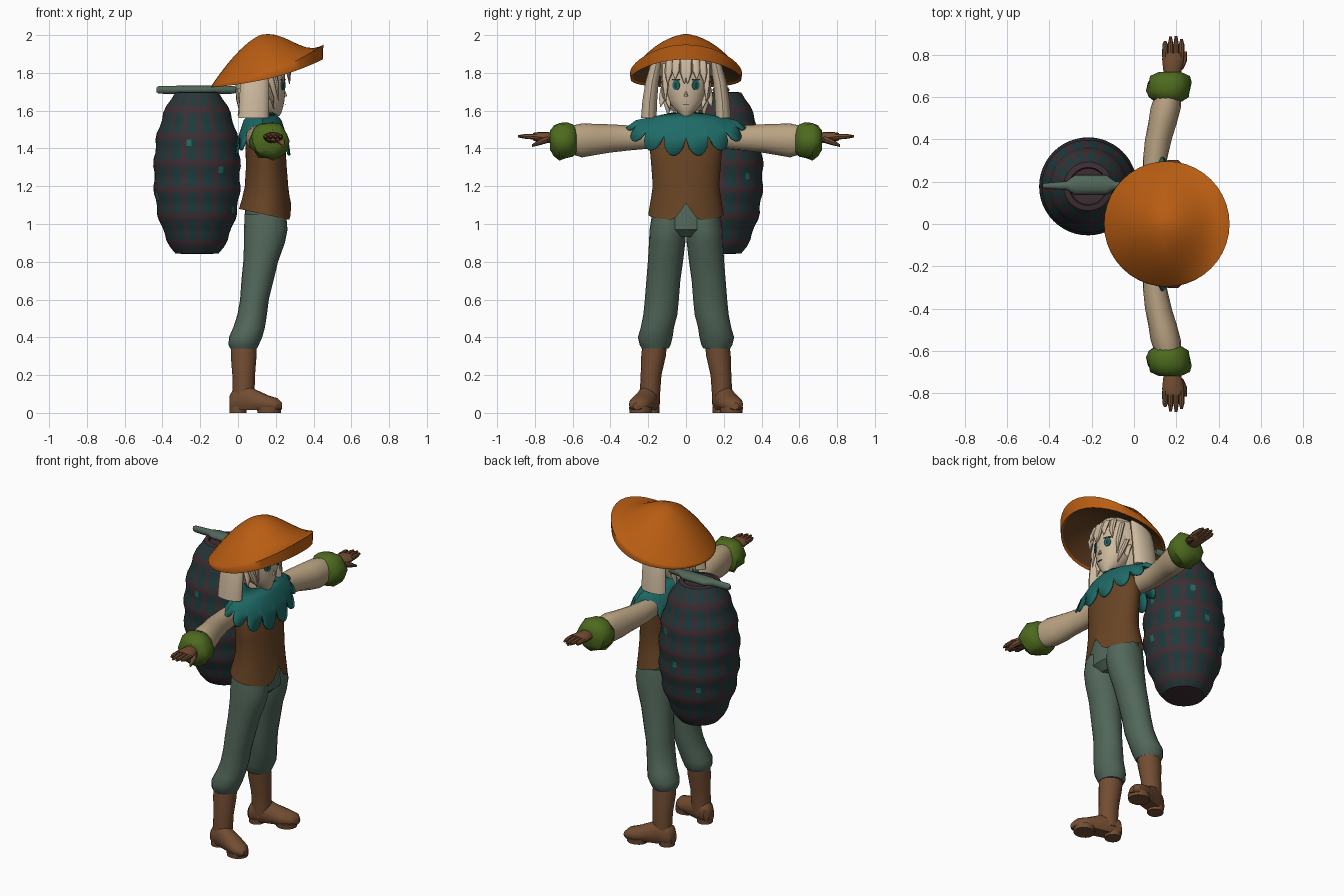
import bpy, bmesh, math, random
from math import sin, cos, pi

random.seed(4)


def mat(name, r, g, b):
    m = bpy.data.materials.new(name)
    m.diffuse_color = (r, g, b, 1)
    return m


ORANGE = mat("hat_orange", .485, .109, .006)
VEST = mat("vest_brown", .138, .058, .018)
LEATHER = mat("leather_brown", .171, .074, .032)
GREY = mat("grey_green", .084, .136, .102)
TEAL = mat("teal", .013, .147, .136)
MOSS = mat("moss_green", .074, .144, .013)
CLOTH = mat("sleeve_cream", .485, .362, .223)
CREAM = mat("hair_cream", .61, .485, .342)
DARKTEAL = mat("dark_teal", .013, .042, .045)
DARKBROWN = mat("dark_brown", .048, .027, .032)


def finish(name, bm, mats, mirror=False, angle=40):
    """Turn a bmesh into a smooth object, optionally mirrored left to right."""
    bmesh.ops.recalc_face_normals(bm, faces=bm.faces)
    me = bpy.data.meshes.new(name)
    bm.to_mesh(me)
    bm.free()
    for m in mats:
        me.materials.append(m)
    me.shade_smooth()
    me.set_sharp_from_angle(angle=math.radians(angle))
    ob = bpy.data.objects.new(name, me)
    bpy.context.collection.objects.link(ob)
    if mirror:
        mod = ob.modifiers.new("mirror", 'MIRROR')
        mod.use_axis[0] = False
        mod.use_axis[1] = True
        mod.use_mirror_merge = False
    return ob


def skin(bm, rings, caps=(True, True), rule=None):
    """Bridge closed rings of points; rule(row, column) picks the material."""
    vs = [[bm.verts.new(p) for p in ring] for ring in rings]
    n = len(vs[0])
    for i in range(len(vs) - 1):
        for j in range(n):
            k = (j + 1) % n
            f = bm.faces.new((vs[i][j], vs[i][k], vs[i + 1][k], vs[i + 1][j]))
            if rule:
                f.material_index = rule(i, j)
    for use, ring in zip(caps, (vs[0], vs[-1])):
        if use:
            bm.faces.new(ring)


def loft(name, rows, material, axis='z', n=16, mirror=False, floor=-9, jitter=0, caps=(True, True)):
    """Each row: position on the axis, centre (a, b), radii (ra, rb)."""
    rings = []
    for t, a, b, ra, rb in rows:
        ring = []
        for j in range(n):
            w = 2 * pi * j / n
            k = 1 + random.uniform(-jitter, jitter)
            u, v = a + ra * k * cos(w), b + rb * k * sin(w)
            p = {'z': (u, v, t), 'y': (u, t, v), 'x': (t, u, v)}[axis]
            ring.append((p[0], p[1], max(p[2], floor)))
        rings.append(ring)
    bm = bmesh.new()
    skin(bm, rings, caps)
    return finish(name, bm, [material], mirror)


# Boots: shaft, foot, heel and sole
loft("boot_shaft", [(.05, .025, .19, .055, .05), (.12, .03, .19, .058, .054), (.2, .03, .185, .06, .055),
                    (.3, .03, .172, .068, .065), (.37, .03, .165, .068, .065)], LEATHER, mirror=True)
loft("boot_foot", [(-.045, .185, .05, .028, .04), (-.025, .185, .06, .048, .065), (.03, .197, .075, .056, .085),
                   (.09, .215, .06, .058, .065), (.16, .238, .048, .064, .045), (.21, .252, .042, .05, .035),
                   (.233, .258, .035, .022, .018)], LEATHER, 'x', mirror=True, floor=.015)
loft("boot_heel", [(0, .0, .187, .046, .046), (.03, .0, .187, .046, .048)], LEATHER, mirror=True)
loft("boot_sole", [(0, .165, .24, .062, .058), (.03, .165, .24, .065, .062)], LEATHER, mirror=True)

# Trousers: gathered legs and hips
loft("trouser_leg", [(.34, .03, .163, .07, .07), (.36, .03, .163, .08, .082), (.4, .04, .163, .088, .092),
                     (.45, .058, .152, .084, .088), (.52, .075, .136, .078, .09), (.6, .087, .128, .076, .09),
                     (.7, .103, .12, .085, .09), (.8, .12, .109, .092, .093), (.9, .14, .1, .108, .096),
                     (.97, .147, .097, .115, .096), (1.05, .145, .09, .11, .09)], GREY, n=20, mirror=True)
loft("hips", [(.93, .147, 0, .07, .09), (.97, .147, 0, .112, .17), (1.05, .145, 0, .11, .178),
              (1.14, .145, 0, .1, .16)], GREY, n=24)

# Vest with a pointed hem split at the front
bm = bmesh.new()
rings = []
for i, (z, x, rx, ry) in enumerate([(1.05, .143, .138, .2), (1.12, .147, .125, .188), (1.2, .151, .115, .176),
                                    (1.3, .15, .108, .183), (1.4, .146, .106, .192), (1.48, .135, .098, .185),
                                    (1.53, .13, .08, .13), (1.56, .13, .05, .07)]):
    ring = []
    for j in range(48):
        a = 2 * pi * j / 48
        d = min(a, 2 * pi - a)
        hem = (-.03 * cos(a) + .09 * max(0, 1 - d / .32)) * max(0, 1 - i / 2)
        ring.append((x + rx * cos(a), ry * sin(a), z + hem))
    rings.append(ring)
skin(bm, rings, (False, True))
finish("vest", bm, [VEST])

# Arms: sleeve, leafy cuff, palm, fingers and thumb
loft("sleeve", [(.12, .1, 1.465, .05, .055), (.2, .098, 1.46, .055, .062), (.3, .099, 1.455, .057, .066),
                (.4, .115, 1.453, .062, .073), (.48, .135, 1.447, .068, .083), (.55, .15, 1.445, .07, .09),
                (.6, .16, 1.445, .064, .078)], CLOTH, 'y', 16, True, jitter=.03)
loft("cuff", [(.58, .165, 1.44, .065, .065), (.6, .165, 1.44, .092, .088), (.63, .165, 1.44, .103, .098),
              (.67, .168, 1.44, .104, .098), (.7, .17, 1.44, .088, .084), (.72, .173, 1.445, .05, .05)],
     MOSS, 'y', 18, True, jitter=.08)
loft("palm", [(.7, .18, 1.455, .038, .028), (.74, .183, 1.458, .046, .03), (.78, .185, 1.46, .052, .027),
              (.81, .186, 1.462, .05, .02)], LEATHER, 'y', 12, True)
for i, tip in enumerate((.865, .888, .89, .875)):
    x = .147 + .026 * i
    loft("finger", [(.79, x, 1.462, .014, .016), (.85, x, 1.464, .013, .013), (tip, x, 1.464, .006, .006)],
         LEATHER, 'y', 8, True)
loft("thumb", [(.73, .212, 1.45, .02, .02), (.77, .232, 1.435, .018, .017), (.815, .243, 1.415, .007, .007)],
     LEATHER, 'y', 8, True)

# Petal collar draped over the shoulders
bm = bmesh.new()
rings = [[] for _ in range(4)]
for j in range(112):
    a = 2 * pi * j / 112
    c, s, f = cos(a), sin(a), abs(cos(a))
    p = abs(sin(7 * a)) ** .6
    for ring, rx, ry, z in ((rings[0], .065, .075, 1.59), (rings[1], .1, .19, 1.565 - .015 * f),
                            (rings[2], .128, .265, 1.55 - .085 * f),
                            (rings[3], .135 + .015 * p, .27 + .05 * p, 1.54 - .08 * f - p * (.03 + .07 * f))):
        ring.append((.13 + rx * c, ry * s, z))
skin(bm, rings, (False, False))
ob = finish("petal_collar", bm, [TEAL])
ob.modifiers.new("cloth", 'SOLIDIFY').thickness = .012

# Neck and head
loft("neck", [(1.5, .13, 0, .05, .05), (1.66, .13, 0, .045, .045)], CREAM)
loft("face", [(1.572, .195, 0, .025, .022), (1.59, .185, 0, .045, .042), (1.62, .162, 0, .077, .072),
              (1.66, .147, 0, .1, .098), (1.72, .138, 0, .112, .115), (1.78, .135, 0, .115, .118),
              (1.86, .13, 0, .11, .11)], CREAM, n=28)
loft("nose", [(1.675, .248, 0, .012, .012), (1.69, .248, 0, .008, .007), (1.71, .243, 0, .004, .003)], CREAM, n=8)
loft("hair", [(1.6, .06, 0, .055, .085), (1.66, .075, 0, .085, .115), (1.74, .09, 0, .105, .132),
              (1.8, .105, 0, .125, .138), (1.86, .12, 0, .135, .138), (1.92, .12, 0, .09, .09)], CREAM, n=24)
loft("side_lock", [(1.562, .083, .197, .08, .042), (1.65, .086, .192, .079, .04), (1.75, .088, .18, .076, .036),
                   (1.86, .09, .155, .065, .03)], CREAM, n=14, mirror=True)


def spike(name, x, y, top, tip, w, dx, dy):
    """Pointed strand of hair hanging down."""
    loft(name, [(tip, x + dx, y + dy, .002, .002), (tip + (top - tip) * .45, x + dx * .4, y + dy * .4, .012, w),
                (top, x - .02, y, .014, w)], CREAM, n=8, mirror=True)


# Fringe, cheek tufts and ragged back strands
spike("fringe", .265, .014, 1.87, 1.74, .02, .008, -.006)
spike("fringe", .258, .05, 1.87, 1.765, .022, .012, .008)
spike("fringe", .24, .088, 1.87, 1.745, .022, .0, .01)
spike("cheek_strand", .2, .112, 1.85, 1.65, .018, .015, -.005)
spike("cheek_tuft", .17, .115, 1.75, 1.61, .022, .02, -.03)
spike("cheek_tuft", .15, .115, 1.72, 1.62, .02, .01, .02)
for y in (.02, .06, .095):
    spike("back_strand", .03, y, 1.72, 1.575, .025, -.03, .0)


def plate(name, y, z, w, h, yaw, material):
    """Thin oval laid on the face, turned to follow the cheek."""
    x = .138 + .114 * math.sqrt(1 - (y / .116) ** 2)
    bm = bmesh.new()
    rings = []
    for d in (-.003, .003):
        rings.append([(x + d * cos(yaw) - w * cos(t) * sin(yaw), y + d * sin(yaw) + w * cos(t) * cos(yaw),
                       z + h * sin(t)) for t in (2 * pi * j / 14 for j in range(14))])
    skin(bm, rings)
    finish(name, bm, [material], True)


plate("eye", .052, 1.735, .021, .027, .48, TEAL)
plate("pupil", .053, 1.733, .009, .016, .48, DARKTEAL)
plate("eyelash", .053, 1.764, .024, .005, .48, DARKBROWN)
plate("mouth", .004, 1.632, .012, .002, 0, LEATHER)


# Floppy mushroom hat: tilted brim, domed crown, hollow lining
def hat_point(r, a, under):
    u, v = r * cos(a), r * sin(a)
    rim = 1.80 + .10 * u + .03 * u * u + .02 * max(0, u) ** 2
    w = max(0, cos(a))
    if under:
        z = rim - (.035 + .035 * u + .01 * u * u) + .14 * (1 - r * r)
    else:
        z = rim + .2 * ((1 - w) * (1 - r * r) + w * cos(pi * r / 2) ** 2)
        u -= .13 * (1 - r) ** 2
    return .155 + .297 * u, .297 * v, z


steps = [(r, False) for r in (.03, .12, .22, .34, .46, .58, .7, .82, .92, .98, 1)]
steps += [(r, True) for r in (.99, .95, .85, .7, .5, .3, .1)]
bm = bmesh.new()
skin(bm, [[hat_point(r, 2 * pi * j / 40, un) for j in range(40)] for r, un in steps],
     rule=lambda i, j: int(i > 11))
bm.faces.ensure_lookup_table()
bm.faces[-1].material_index = 1
finish("hat", bm, [ORANGE, VEST], angle=70)

# Barrel: bulging staves, raised hoops and a plaid of dark stripes
rings = []
LEVELS, SIDES = 25, 48
for i in range(LEVELS):
    z = .845 + .85 * i / (LEVELS - 1)
    r = .224 * (1 - .5 * (abs(z - 1.27) / .43) ** 2.5) + (.008 if i % 4 in (1, 2) else 0)
    rings.append((r, z))
rings = [(.06, .84)] + rings + [(.09, 1.7), (.085, 1.685), (.03, 1.685)]


def plaid(i, j):
    if i % 4 == 2 or j % 3 == 0 or i < 1 or i > LEVELS - 1:
        return 0
    return 2 if 6 < i < 18 and random.random() < .05 else 1


bm = bmesh.new()
skin(bm, [[(-.217 + r * cos(2 * pi * j / SIDES), .178 + r * sin(2 * pi * j / SIDES), z) for j in range(SIDES)]
          for r, z in rings], rule=plaid)
finish("barrel", bm, [DARKBROWN, DARKTEAL, TEAL], angle=30)

# Carrying bar across the barrel top
loft("barrel_handle", [(-.432, .18, 1.71, .008, .012), (-.42, .18, 1.71, .014, .02), (-.32, .182, 1.71, .02, .022),
                       (-.28, .185, 1.71, .046, .022), (-.13, .185, 1.71, .046, .022), (-.09, .182, 1.71, .02, .022),
                       (-.02, .18, 1.71, .014, .02), (-.01, .18, 1.71, .008, .012)], GREY, 'x', 12)
